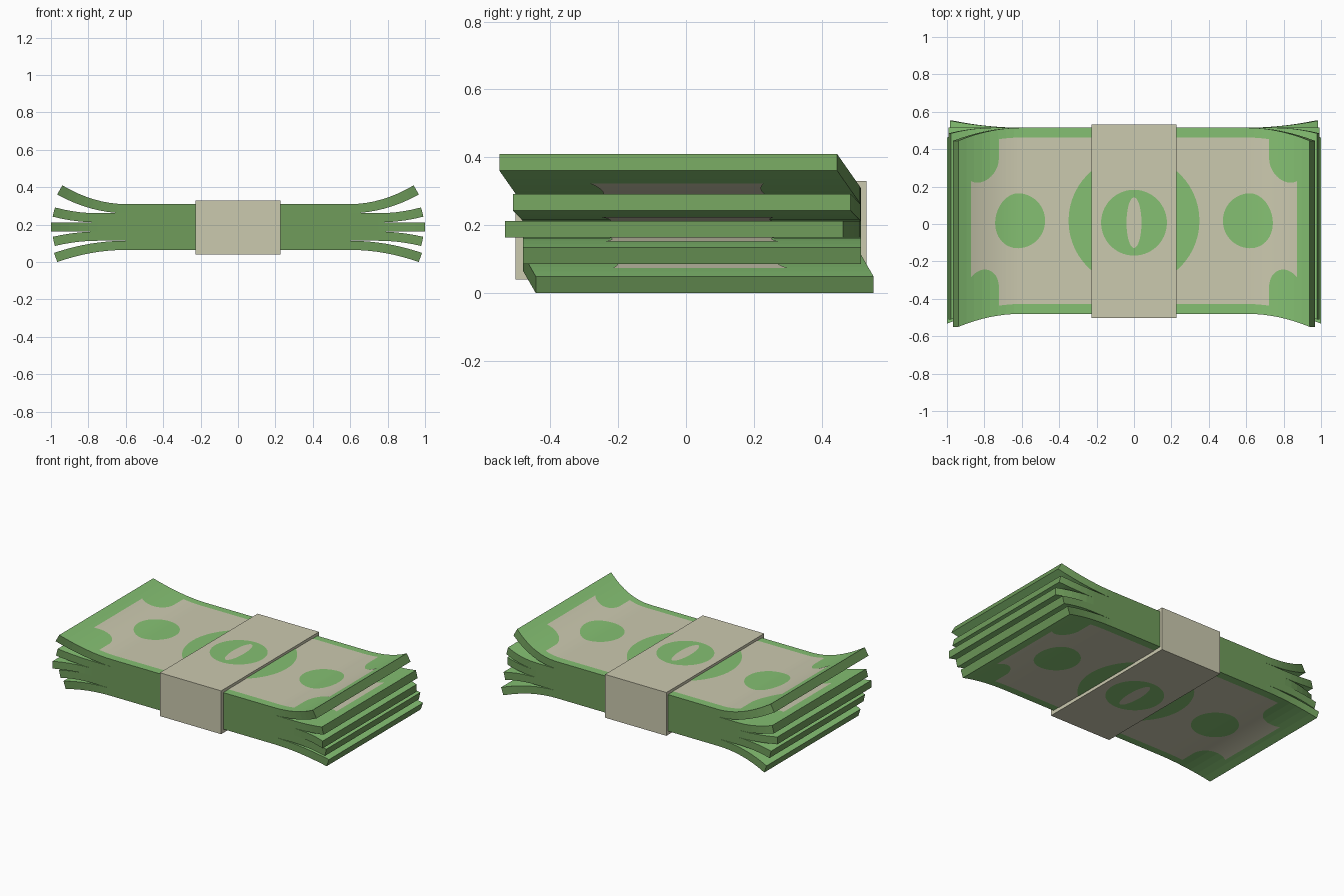
import bpy, bmesh, math

if "Cube" in bpy.data.objects:
    bpy.data.objects.remove(bpy.data.objects["Cube"])

def material(name, rgb):
    m = bpy.data.materials.new(name)
    m.diffuse_color = (*rgb, 1)
    m.use_nodes = True
    m.node_tree.nodes["Principled BSDF"].inputs["Base Color"].default_value = m.diffuse_color
    return m

CREAM = material("cream paper", (0.60, 0.585, 0.43))
LIGHT = material("light green", (0.235, 0.53, 0.17))
DARK = material("dark green edge", (0.16, 0.335, 0.105))

# Five fanned layers, bottom to top: bend start, tip x, tip lift, tip sideways shift
LAYERS = [(0.60, 0.975, -0.065, 0.0375),
          (0.75, 0.985, -0.028, 0.0),
          (0.75, 1.000, 0.0, -0.053),
          (0.75, 0.985, 0.031, -0.03),
          (0.60, 0.953, 0.100, -0.07)]
GAPS = [0.60, 0.75, 0.75, 0.60]      # where neighbouring layers part
THICK, BASE, HALF_Y, MID_Y = 0.049, 0.065, 0.4975, 0.0175
STATIONS = [0.6 + 0.05 * k for k in range(9)]
STATIONS = [-x for x in reversed(STATIONS)] + STATIONS

def bend(i, x, y, w):
    """Place a flat bill point (x, y, height w from mid layer) on bent layer i."""
    start, tip, lift, shift = LAYERS[i]
    a = abs(x)
    t = max(0.0, (a - start) / (1 - start))
    if t > 0:
        a = start + t * (tip - start) - 2 * lift * t / (tip - start) * w
    return (math.copysign(a, x), MID_Y + y + shift * t * t,
            BASE + THICK * (i + 0.5) + lift * t * t + w)

def is_open(i, up, x0, x1):
    """True where the upper or lower side of layer i is exposed."""
    j = i if up else i - 1
    return j < 0 or j > 3 or min(abs(x0), abs(x1)) >= GAPS[j] - 1e-5 and x0 * x1 > 0

def finish(name, bm, mats):
    me = bpy.data.meshes.new(name)
    bm.to_mesh(me)
    bm.free()
    for m in mats:
        me.materials.append(m)
    ob = bpy.data.objects.new(name, me)
    bpy.context.collection.objects.link(ob)
    return ob

def face(bm, pts, mat=0):
    bm.faces.new([bm.verts.new(p) for p in pts]).material_index = mat

# Note stack: one body with splayed layers at both ends
bm = bmesh.new()
w = THICK / 2
for i in range(5):
    P = lambda x, y, h: bend(i, x, y * HALF_Y, h * w)
    for x0, x1 in zip(STATIONS, STATIONS[1:]):
        for s in (-1, 1):
            face(bm, [P(x0, s, -1), P(x1, s, -1), P(x1, s, 1), P(x0, s, 1)], 1)
            if is_open(i, s > 0, x0, x1):
                face(bm, [P(x0, -1, s), P(x1, -1, s), P(x1, 1, s), P(x0, 1, s)], 0)
    for x in (-1, 1):
        face(bm, [P(x, -1, -1), P(x, 1, -1), P(x, 1, 1), P(x, -1, 1)], 1)
bmesh.ops.remove_doubles(bm, verts=bm.verts, dist=1e-5)
bmesh.ops.recalc_face_normals(bm, faces=bm.faces)
finish("note_stack", bm, [LIGHT, DARK])

def strip(bm, x0, x1, lo, hi, place, keep, up):
    """Flat shape between curves lo(x) and hi(x), cut at the bend stations."""
    c, r = (x0 + x1) / 2, (x1 - x0) / 2
    xs = [c - r * math.cos(math.pi * k / 28) for k in range(29)]
    xs = sorted(xs + [s for s in STATIONS if x0 < s < x1])
    xs = [x for k, x in enumerate(xs) if k == 0 or x - xs[k - 1] > 1e-6]
    for a, b in zip(xs, xs[1:]):
        if keep(a, b):
            pts = [place(a, lo(a)), place(b, lo(b)), place(b, hi(b)), place(a, hi(a))]
            face(bm, pts if up else pts[::-1])

def ellipse(bm, cx, rx, ry, place, keep, up):
    h = lambda x: ry * math.sqrt(max(0, 1 - ((x - cx) / rx) ** 2))
    strip(bm, cx - rx, cx + rx, lambda x: -h(x), h, place, keep, up)

def clean(name, bm, mat):
    bmesh.ops.remove_doubles(bm, verts=bm.verts, dist=1e-6)
    bmesh.ops.dissolve_degenerate(bm, edges=bm.edges, dist=1e-7)
    return finish(name, bm, [mat])

# Printed panels (cream, scooped corners) and green discs on every exposed side
notch = lambda x: 0.345 - math.sqrt(max(0, 0.11 ** 2 - (abs(x) - 0.855) ** 2))
full = lambda x: 0.445
panels, discs = bmesh.new(), bmesh.new()
for i in range(5):
    for up in (True, False):
        s = 1 if up else -1
        keep = lambda a, b: is_open(i, up, a, b)
        on = lambda x, y: bend(i, x, y, s * (w + 0.002))
        over = lambda x, y: bend(i, x, y, s * (w + 0.004))
        for x0, x1, h in ((-0.92, -0.745, notch), (-0.745, 0.745, full), (0.745, 0.92, notch)):
            strip(panels, x0, x1, lambda x: -h(x), h, on, keep, up)
        for cx, r in ((-0.622, 0.147), (0, 0.35), (0.622, 0.147)):
            ellipse(discs, cx, r, r, over, keep, up)
clean("printed_panels", panels, CREAM)
clean("printed_discs", discs, LIGHT)

# Paper band around the middle
bm = bmesh.new()
bmesh.ops.create_cube(bm, size=1)
for v in bm.verts:
    v.co = (v.co.x * 0.455, 0.0145 + v.co.y * 1.035, 0.185 + v.co.z * 0.29)
finish("paper_band", bm, [CREAM])

# Band badge on top and underside: square plate, green disc, plain oval
plate, disc, oval = bmesh.new(), bmesh.new(), bmesh.new()
always = lambda a, b: True
for up in (True, False):
    s = 1 if up else -1
    level = lambda k: (lambda x, y: (x, 0.007 + y, 0.185 + s * (0.145 + 0.0015 * k)))
    strip(plate, -0.182, 0.182, lambda x: -0.182, lambda x: 0.182, level(1), always, up)
    ellipse(disc, 0, 0.176, 0.176, level(2), always, up)
    ellipse(oval, 0, 0.04, 0.135, level(3), always, up)
clean("badge_plate", plate, CREAM)
clean("badge_disc", disc, LIGHT)
clean("badge_oval", oval, CREAM)
